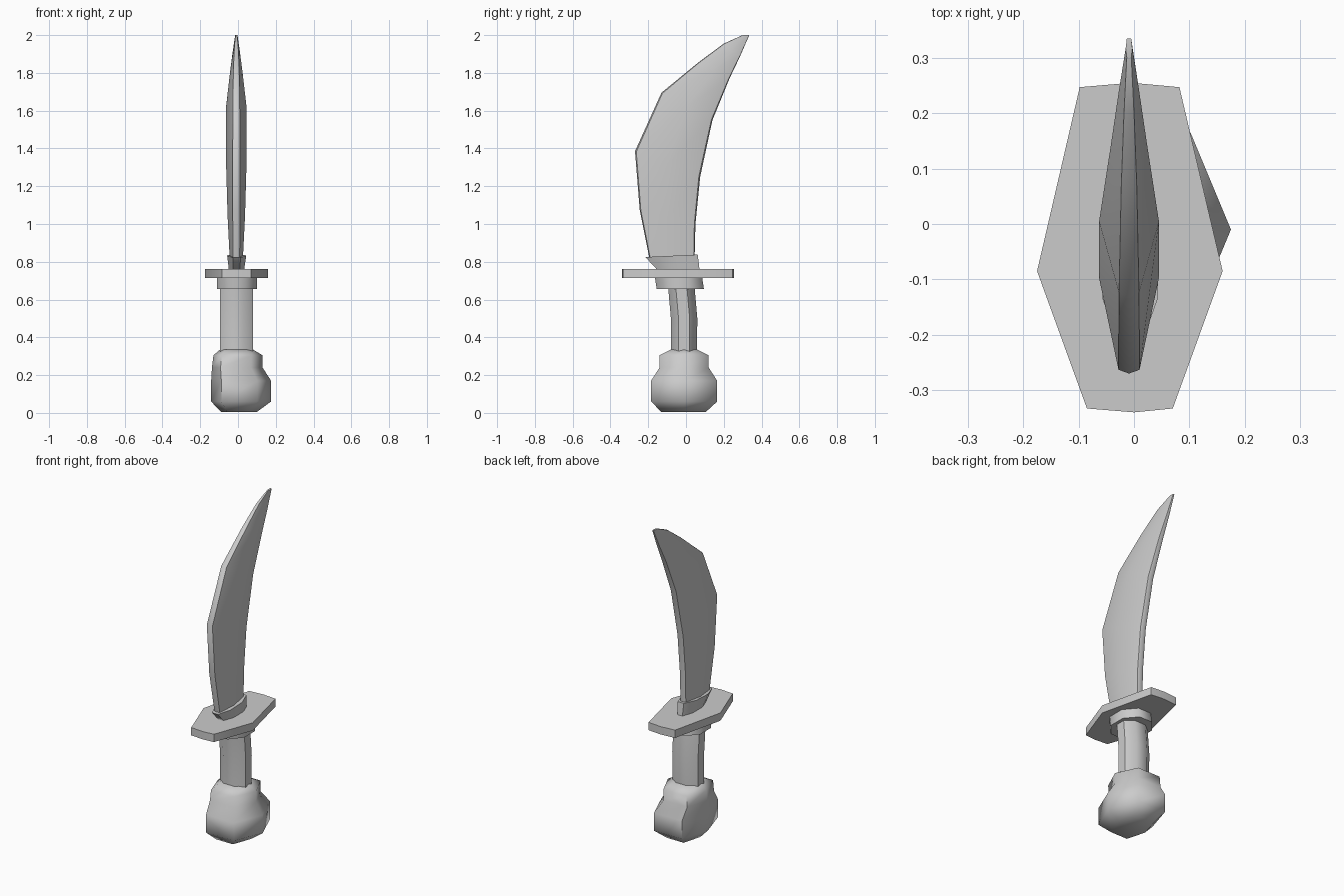
import bpy, bmesh, math

if "Cube" in bpy.data.objects:
    bpy.data.objects.remove(bpy.data.objects["Cube"])


def loft(name, rings, angle=40):
    """Skin a list of equal-length point rings, cap the ends, smooth by angle."""
    bm = bmesh.new()
    loops = [[bm.verts.new(p) for p in ring] for ring in rings]
    n = len(loops[0])
    for a, b in zip(loops, loops[1:]):
        for i in range(n):
            j = (i + 1) % n
            bm.faces.new((a[i], a[j], b[j], b[i]))
    bm.faces.new(loops[0][::-1])
    bm.faces.new(loops[-1])
    bmesh.ops.recalc_face_normals(bm, faces=bm.faces)
    mesh = bpy.data.meshes.new(name)
    bm.to_mesh(mesh)
    bm.free()
    ob = bpy.data.objects.new(name, mesh)
    bpy.context.collection.objects.link(ob)
    bpy.ops.object.select_all(action='DESELECT')
    bpy.context.view_layer.objects.active = ob
    ob.select_set(True)
    bpy.ops.object.shade_smooth_by_angle(angle=math.radians(angle))
    return ob


def octagon(x0, x1, y0, y1, z0, z1=None, c=0.29):
    """Chamfered box ring; z0 is the height at y0, z1 the height at y1."""
    z1 = z0 if z1 is None else z1
    uv = [(c, 0), (1 - c, 0), (1, c), (1, 1 - c), (1 - c, 1), (c, 1), (0, 1 - c), (0, c)]
    return [(x0 + u * (x1 - x0), y0 + v * (y1 - y0), z0 + v * (z1 - z0)) for u, v in uv]


# Pommel: hexagonal rings (x0, x1, y0, y1, z)
def hexagon(x0, x1, y0, y1, z):
    m, w = (y0 + y1) / 2, (x1 - x0)
    a, b = x0 + 0.17 * w, x1 - 0.23 * w
    return [(x1, m, z), (b, y1, z), (a, y1, z), (x0, m, z), (a, y0, z), (b, y0, z)]


loft("pommel", [hexagon(*r) for r in [
    (-0.09, 0.10, -0.13, 0.105, 0.005),
    (-0.142, 0.175, -0.185, 0.165, 0.06),
    (-0.142, 0.175, -0.185, 0.165, 0.17),
    (-0.138, 0.13, -0.14, 0.12, 0.24),
    (-0.13, 0.13, -0.14, 0.12, 0.305),
    (-0.095, 0.08, -0.08, 0.06, 0.335)]], 65)

# Grip: slightly bent eight-sided tube
loft("grip", [octagon(-0.095, 0.08, y0, y1, z) for y0, y1, z in [
    (-0.08, 0.058, 0.31), (-0.08, 0.06, 0.5), (-0.095, 0.045, 0.67)]], 50)

# Collar under the guard
loft("lower_collar", [octagon(-0.112, 0.1, -0.155, 0.095, 0.655),
                      octagon(-0.112, 0.1, -0.165, 0.085, 0.72)], 50)

# Guard: flat eight-sided plate
plate = [(0.082, 0.247), (-0.005, 0.255), (-0.098, 0.247), (-0.175, -0.085),
         (-0.085, -0.333), (0, -0.34), (0.07, -0.333), (0.16, -0.085)]
loft("guard", [[(x, y, z) for x, y in plate] for z in (0.715, 0.763)])

# Collar above the guard, flaring forward
loft("upper_collar", [octagon(-0.048, 0.032, -0.15, 0.072, 0.755),
                      octagon(-0.057, 0.043, -0.215, 0.062, 0.825, 0.838)], 50)

# Blade: sections from edge to spine (front y, z, back y, z, half width, edge half width)
sections = [
    (-0.19, 0.80, 0.045, 0.80, 0.034, 0.018),
    (-0.245, 1.075, 0.05, 1.00, 0.046, 0.019),
    (-0.27, 1.385, 0.075, 1.25, 0.054, 0.019),
    (-0.13, 1.695, 0.14, 1.55, 0.054, 0.018),
    (0.065, 1.855, 0.23, 1.77, 0.032, 0.014),
    (0.20, 1.955, 0.285, 1.885, 0.018, 0.009),
    (0.30, 2.0, 0.335, 2.0, 0.006, 0.004)]
blade = []
for fy, fz, by, bz, w, e in sections:
    ring = [(0, 0), (e, 0.02), (w, 0.5), (e, 0.98), (0, 1), (-e, 0.98), (-w, 0.5), (-e, 0.02)]
    blade.append([(x - 0.009, fy + t * (by - fy), fz + t * (bz - fz)) for x, t in ring])
loft("blade", blade, 50)
